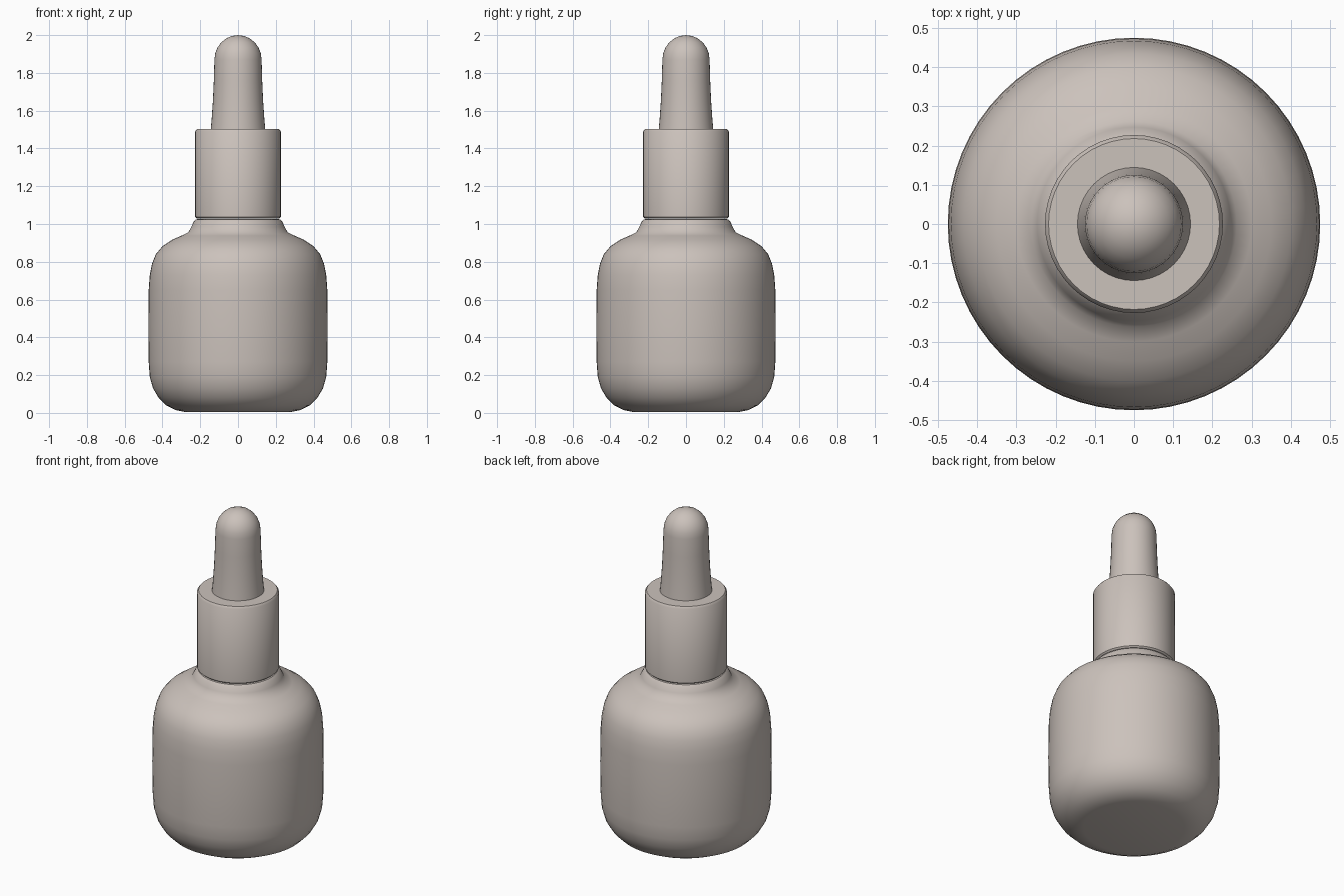
import bpy, bmesh, math

if "Cube" in bpy.data.objects:
    bpy.data.objects.remove(bpy.data.objects["Cube"])

mat = bpy.data.materials.new("warm grey")
mat.diffuse_color = (0.60, 0.54, 0.50, 1)
mat.use_nodes = True
mat.node_tree.nodes["Principled BSDF"].inputs["Base Color"].default_value = mat.diffuse_color


def lathe(name, profile, sides=48, angle=40):
    """Spin an (r, z) profile around the z axis; it starts and ends on the axis."""
    bm = bmesh.new()
    verts = [bm.verts.new((r, 0, z)) for r, z in profile]
    edges = [bm.edges.new(pair) for pair in zip(verts, verts[1:])]
    bmesh.ops.spin(bm, geom=verts + edges, cent=(0, 0, 0), axis=(0, 0, 1),
                   angle=math.tau, steps=sides, use_duplicate=False)
    bmesh.ops.remove_doubles(bm, verts=bm.verts, dist=0.0005)
    bmesh.ops.recalc_face_normals(bm, faces=bm.faces)
    mesh = bpy.data.meshes.new(name)
    bm.to_mesh(mesh)
    bm.free()
    obj = bpy.data.objects.new(name, mesh)
    bpy.context.collection.objects.link(obj)
    mesh.materials.append(mat)
    bpy.ops.object.select_all(action='DESELECT')
    obj.select_set(True)
    bpy.context.view_layer.objects.active = obj
    bpy.ops.object.shade_smooth_by_angle(angle=math.radians(angle))
    return obj


# Glass bottle with rounded base, soft shoulder and short neck
lathe("bottle", [
    (0, 0.005), (0.28, 0.005), (0.33, 0.015), (0.38, 0.04), (0.42, 0.08),
    (0.45, 0.13), (0.467, 0.19), (0.473, 0.27), (0.475, 0.45), (0.473, 0.65),
    (0.467, 0.73), (0.455, 0.79), (0.435, 0.84), (0.40, 0.882), (0.35, 0.916),
    (0.30, 0.938), (0.262, 0.957), (0.247, 0.985), (0.235, 1.012),
    (0.222, 1.025), (0.19, 1.026), (0, 1.026)], 64)

# Cylindrical screw collar
lathe("collar", [
    (0, 1.03), (0.218, 1.03), (0.227, 1.038), (0.227, 1.49),
    (0.218, 1.502), (0, 1.502)], 48)

# Tapered rubber squeeze bulb with domed tip
dome = [(0.125 * math.cos(a), 1.87 + 0.13 * math.sin(a))
        for a in (math.radians(d) for d in range(0, 90, 15))]
lathe("dropper_bulb", [
    (0, 1.495), (0.145, 1.495), (0.14, 1.55), (0.133, 1.65), (0.128, 1.76)]
    + dome + [(0, 2.0)], 40)
